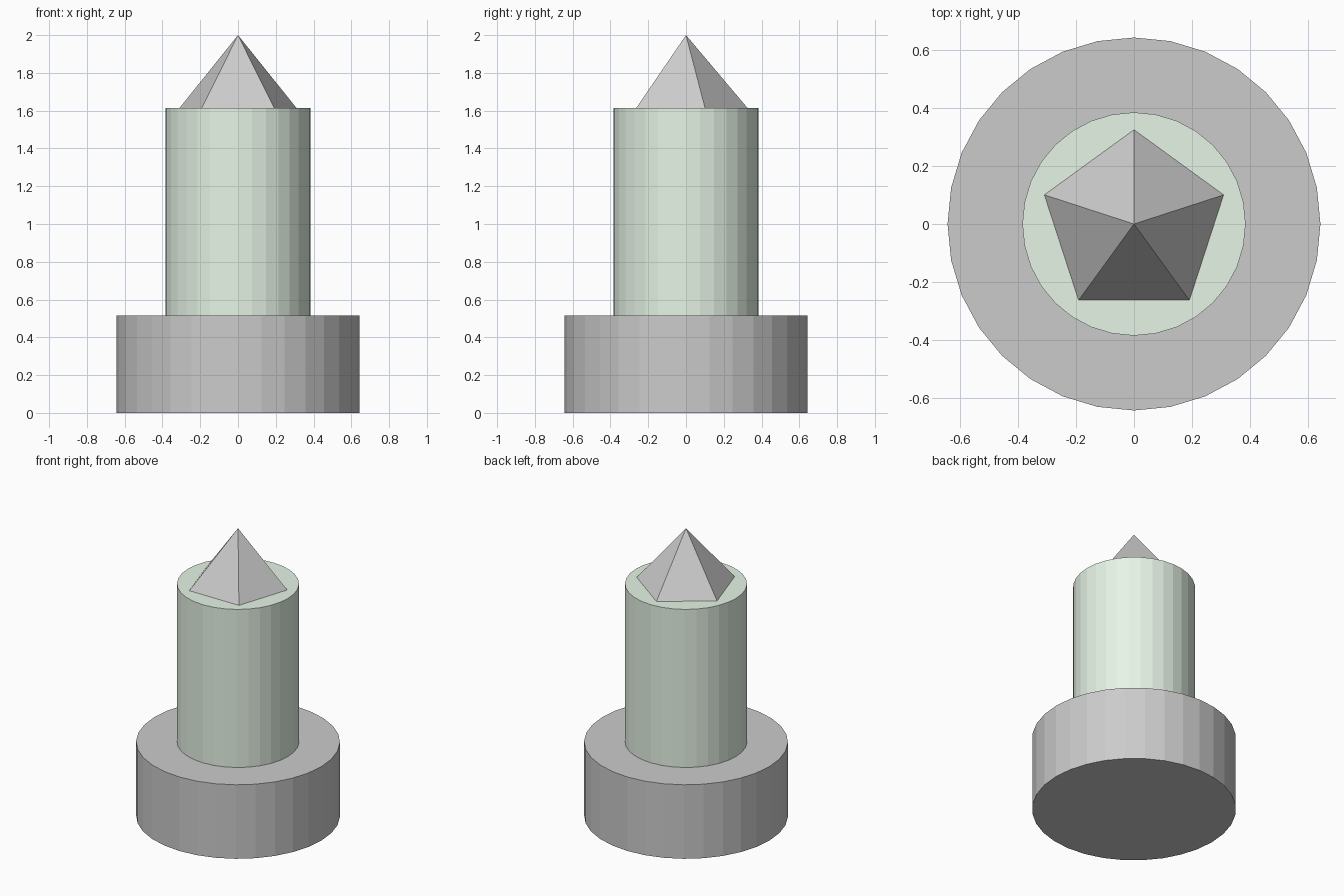
import bpy
import math

if "Cube" in bpy.data.objects:
    bpy.data.objects.remove(bpy.data.objects["Cube"])


def cone(name, sides, r_bottom, r_top, z0, z1):
    """Flat-faced round part standing between heights z0 and z1."""
    bpy.ops.mesh.primitive_cone_add(
        vertices=sides, radius1=r_bottom, radius2=r_top,
        depth=z1 - z0, location=(0, 0, (z0 + z1) / 2))
    ob = bpy.context.object
    ob.name = name
    return ob


# Wide round base
cone("base", 32, 0.643, 0.643, 0.0, 0.515)

# Pale green column, set down into the base
column = cone("column", 32, 0.385, 0.385, 0.005, 1.615)
green = bpy.data.materials.new("pale_green")
green.diffuse_color = (0.80, 0.91, 0.80, 1.0)
green.use_nodes = True
green.node_tree.nodes["Principled BSDF"].inputs["Base Color"].default_value = green.diffuse_color
column.data.materials.append(green)

# Five-sided pointed tip, one corner towards the back (+y)
tip = cone("tip", 5, 0.325, 0.0, 1.615, 2.0)
corner = max(tip.data.vertices, key=lambda v: v.co.xy.length).co
tip.rotation_euler.z = math.pi / 2 - math.atan2(corner.y, corner.x)
